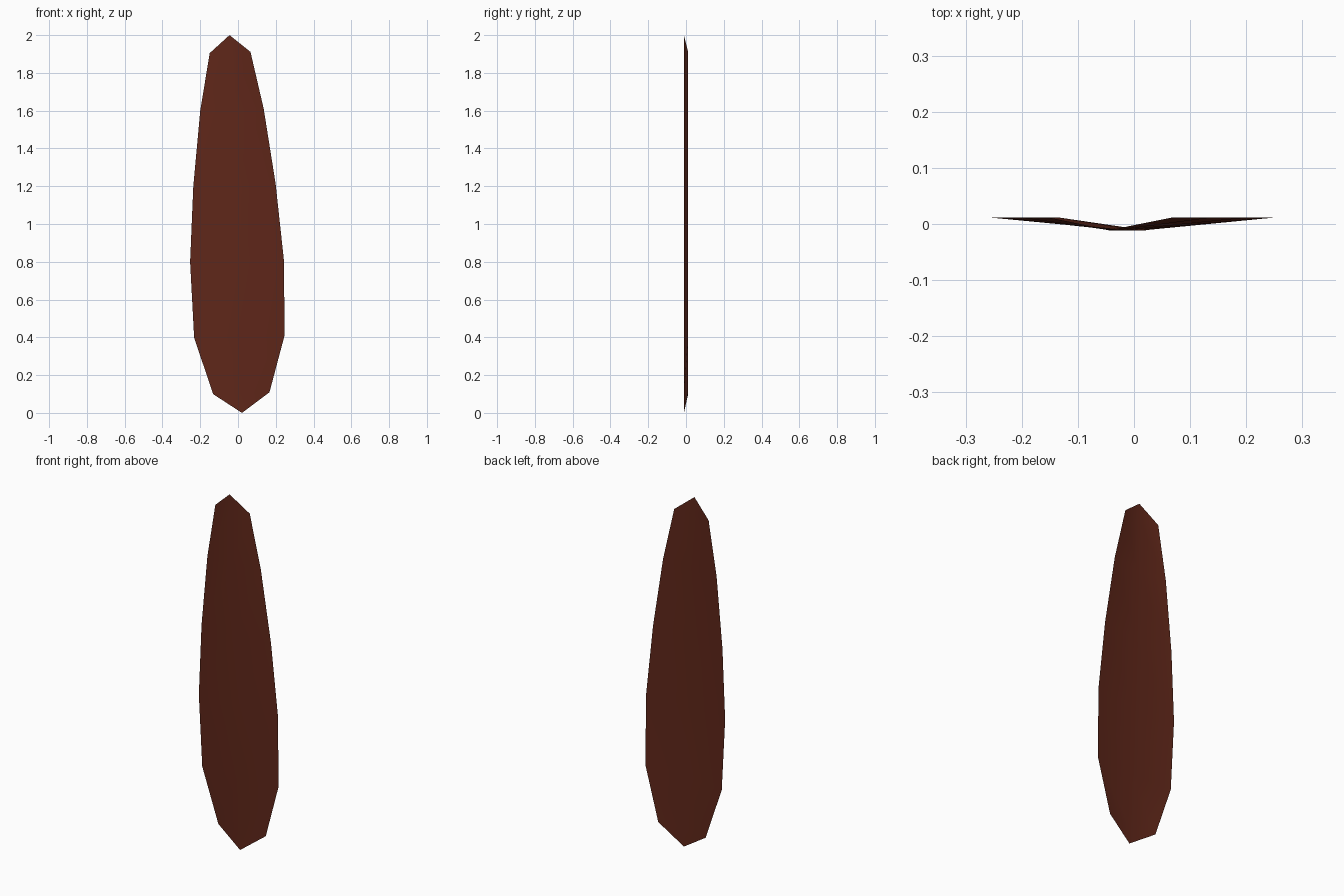
import bpy, bmesh
from mathutils import Vector

if "Cube" in bpy.data.objects:
    bpy.data.objects.remove(bpy.data.objects["Cube"])

# Leaf axis: slightly tilted midrib, folded forward of the side edges
BASE, TIP = Vector((0.021, -0.0112, 0.0)), Vector((-0.045, -0.0112, 2.0))
axis = (TIP - BASE).normalized()
side = Vector((axis.z, 0, -axis.x))
fold = Vector((0, 0.0224, 0))
# (distance along midrib, half width)
rows = [(0.104, 0.149), (0.406, 0.24), (0.808, 0.248),
        (1.207, 0.218), (1.606, 0.168), (1.909, 0.108)]

# Folded single-sheet blade
bm = bmesh.new()
base, tip = bm.verts.new(BASE), bm.verts.new(TIP)
strips = []
for d, w in rows:
    c = BASE + axis * d
    strips.append([bm.verts.new(p) for p in (c - side * w + fold, c, c + side * w + fold)])
for i in (0, 1):
    bm.faces.new((base, strips[0][i + 1], strips[0][i]))
    for a, b in zip(strips, strips[1:]):
        bm.faces.new((a[i], a[i + 1], b[i + 1], b[i]))
    bm.faces.new((strips[-1][i], strips[-1][i + 1], tip))
for f in bm.faces:
    f.smooth = True
mesh = bpy.data.meshes.new("leaf_blade")
bm.to_mesh(mesh)
bm.free()
leaf = bpy.data.objects.new("leaf_blade", mesh)
bpy.context.collection.objects.link(leaf)

# Dark reddish brown
mat = bpy.data.materials.new("dry_leaf_brown")
mat.diffuse_color = (0.115, 0.02, 0.01, 1)
mat.use_nodes = True
mat.node_tree.nodes["Principled BSDF"].inputs["Base Color"].default_value = mat.diffuse_color
mesh.materials.append(mat)
